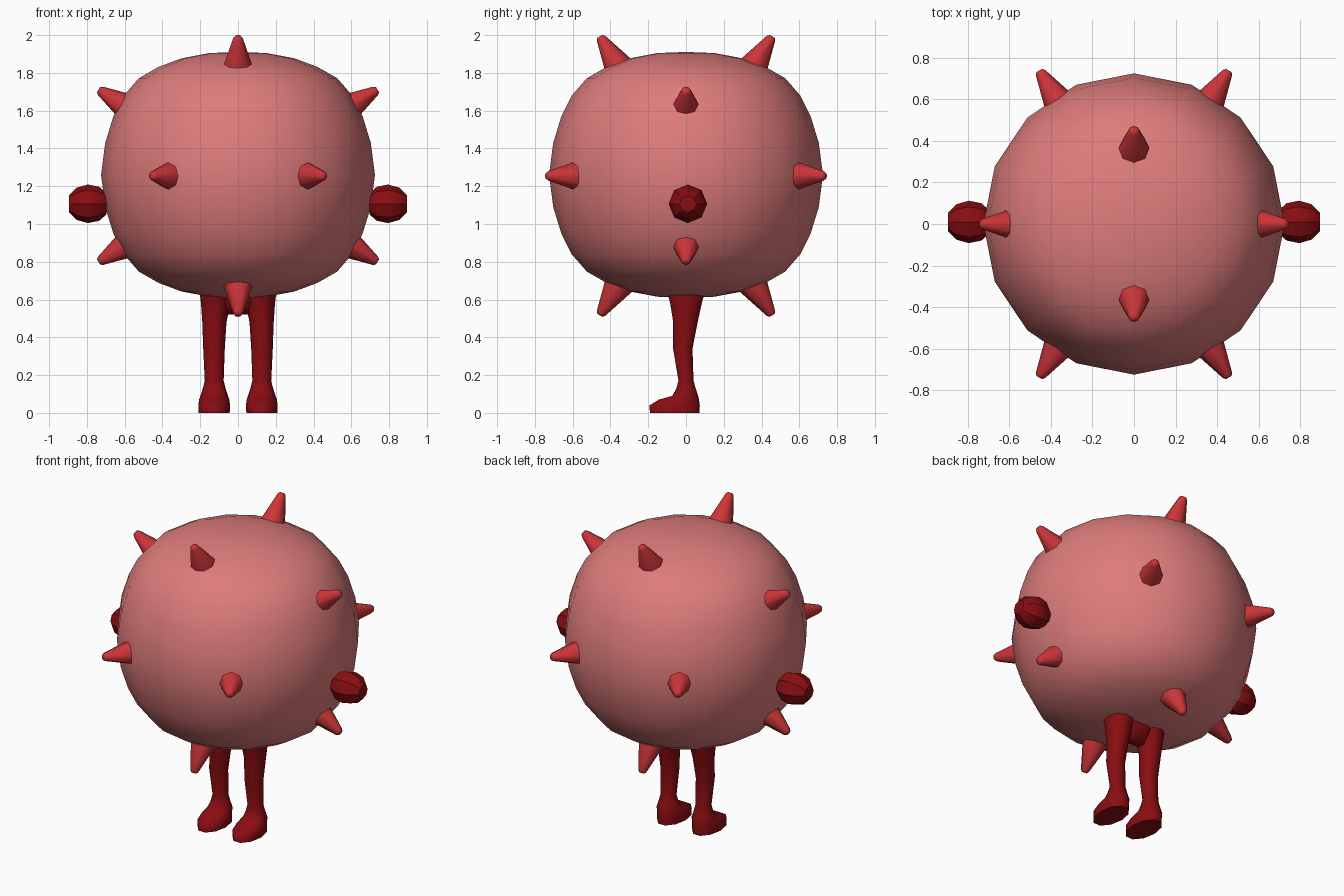
import bpy, bmesh, math
from mathutils import Vector

if "Cube" in bpy.data.objects:
    bpy.data.objects.remove(bpy.data.objects["Cube"])


def material(name, rgb):
    m = bpy.data.materials.new(name)
    m.diffuse_color = (*rgb, 1)
    m.use_nodes = True
    m.node_tree.nodes["Principled BSDF"].inputs["Base Color"].default_value = m.diffuse_color
    return m


PINK = material("pink", (0.73, 0.20, 0.20))
RED = material("red", (0.60, 0.035, 0.04))
DARK = material("dark_red", (0.25, 0.004, 0.006))


def loft(name, rings, sides, mat, angle=60):
    """Skin a stack of elliptical rings (z, cx, cy, rx, ry) and cap both ends."""
    bm = bmesh.new()
    loops = []
    for z, cx, cy, rx, ry in rings:
        loops.append([bm.verts.new((cx + rx * math.cos(2 * math.pi * i / sides),
                                    cy + ry * math.sin(2 * math.pi * i / sides), z))
                      for i in range(sides)])
    for a, b in zip(loops, loops[1:]):
        for i in range(sides):
            j = (i + 1) % sides
            bm.faces.new((a[i], a[j], b[j], b[i]))
    bm.faces.new(loops[0])
    bm.faces.new(loops[-1])
    bmesh.ops.recalc_face_normals(bm, faces=bm.faces)
    mesh = bpy.data.meshes.new(name)
    bm.to_mesh(mesh)
    bm.free()
    ob = bpy.data.objects.new(name, mesh)
    bpy.context.collection.objects.link(ob)
    mesh.materials.append(mat)
    bpy.ops.object.select_all(action='DESELECT')
    ob.select_set(True)
    bpy.context.view_layer.objects.active = ob
    bpy.ops.object.shade_smooth_by_angle(angle=math.radians(angle))
    return ob


# Body: squarish ball, mirrored top to bottom
CZ = 1.26
half = [(0.725, 0.0), (0.703, 0.17), (0.66, 0.31), (0.605, 0.42), (0.525, 0.512),
        (0.42, 0.572), (0.30, 0.617), (0.15, 0.645), (0.02, 0.65)]
profile = [(r, -h) for r, h in half[:0:-1]] + half
loft("body", [(CZ + h, 0, 0, r, r) for r, h in profile], 16, PINK)

# Spikes: blunt cones on the twelve corners of an icosahedron
phi = (1 + 5 ** 0.5) / 2
for a in (-1, 1):
    for b in (-phi, phi):
        for d in ((0, a, b), (a, b, 0), (b, 0, a)):
            spike = loft("spike", [(0.60, 0, 0, 0.095, 0.095), (0.68, 0, 0, 0.078, 0.078),
                                   (0.855, 0, 0, 0.026, 0.026), (0.868, 0, 0, 0.016, 0.016)],
                         8, RED)
            spike.rotation_euler = Vector(d).to_track_quat('Z', 'Y').to_euler()
            spike.location = (0, 0, CZ - 0.005)

# Legs with feet, and round hands, on both sides
leg_rings = [(0.66, 0.115, 0, 0.09, 0.11), (0.58, 0.118, 0, 0.078, 0.088),
             (0.48, 0.125, -0.003, 0.064, 0.068), (0.34, 0.127, -0.017, 0.057, 0.054),
             (0.17, 0.126, 0, 0.05, 0.042), (0.13, 0.126, 0, 0.06, 0.054),
             (0.09, 0.126, -0.004, 0.073, 0.072), (0.07, 0.126, -0.038, 0.08, 0.112),
             (0.04, 0.126, -0.06, 0.084, 0.14), (0, 0.126, -0.06, 0.082, 0.138)]
hand_rings = [(-0.10, 0, 0, 0.055, 0.055), (-0.06, 0, 0, 0.09, 0.09), (0, 0, 0, 0.102, 0.102),
              (0.06, 0, 0, 0.085, 0.085), (0.10, 0, 0, 0.045, 0.045)]
for s, side in ((-1, "left"), (1, "right")):
    loft(side + "_leg", [(z, s * cx, cy, rx, ry) for z, cx, cy, rx, ry in leg_rings], 10, DARK)
    hand = loft(side + "_hand", hand_rings, 8, DARK, 30)
    hand.rotation_euler = (0, s * math.pi / 2, 0)
    hand.location = (s * 0.795, 0.01, 1.107)

# Pelvis joining the legs under the body
loft("pelvis", [(0.52, 0, 0, 0.09, 0.03), (0.57, 0, 0, 0.13, 0.07),
                (0.66, 0, 0, 0.18, 0.10)], 10, DARK)
